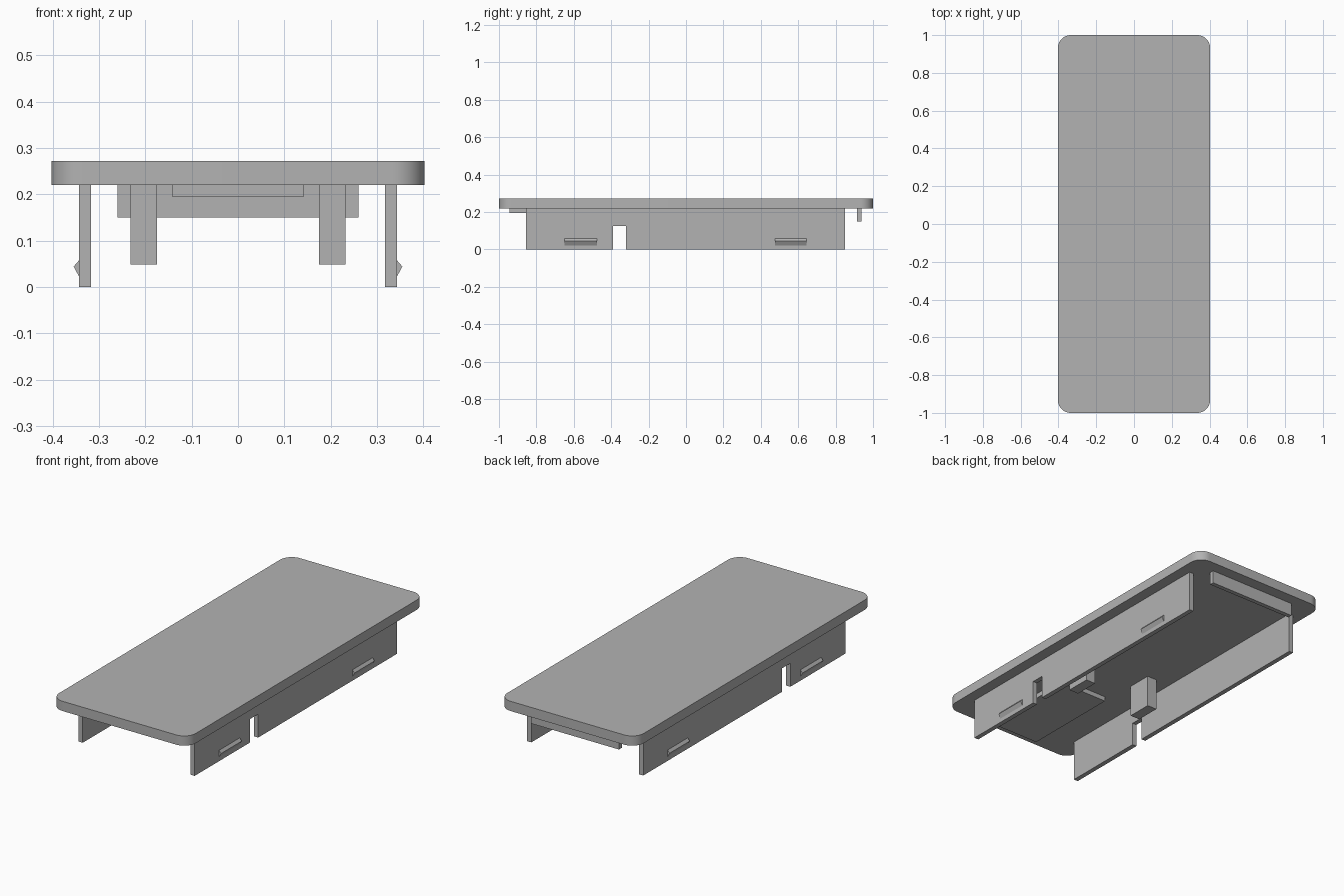
import bpy, bmesh, math
from mathutils import Vector

cube = bpy.data.objects.get("Cube")
if cube:
    bpy.data.objects.remove(cube, do_unlink=True)

grey = bpy.data.materials.new("plain_grey")
grey.use_nodes = True
colour = (0.45, 0.45, 0.45, 1)
grey.diffuse_color = colour
grey.node_tree.nodes["Principled BSDF"].inputs["Base Color"].default_value = colour


def prism(name, outline, axis, lo, hi):
    """Extrude a 2D outline along an axis from lo to hi."""
    def place(p, d):
        a, b = p
        return {"x": (d, a, b), "y": (a, d, b), "z": (a, b, d)}[axis]
    bm = bmesh.new()
    face = bm.faces.new([bm.verts.new(place(p, lo)) for p in outline])
    grown = bmesh.ops.extrude_face_region(bm, geom=[face])["geom"]
    verts = [g for g in grown if isinstance(g, bmesh.types.BMVert)]
    shift = Vector(place((0, 0), hi - lo))
    bmesh.ops.translate(bm, vec=shift, verts=verts)
    bmesh.ops.recalc_face_normals(bm, faces=bm.faces)
    mesh = bpy.data.meshes.new(name)
    bm.to_mesh(mesh)
    bm.free()
    mesh.materials.append(grey)
    obj = bpy.data.objects.new(name, mesh)
    bpy.context.collection.objects.link(obj)
    return obj


def box(name, x, y, z):
    outline = [(x[0], y[0]), (x[1], y[0]), (x[1], y[1]), (x[0], y[1])]
    return prism(name, outline, "z", *z)


def rounded_rect(hx, hy, r, steps=12):
    pts = []
    for k, (sx, sy) in enumerate([(1, 1), (-1, 1), (-1, -1), (1, -1)]):
        for i in range(steps + 1):
            a = math.pi / 2 * (k + i / steps)
            pts.append((sx * (hx - r) + r * math.cos(a),
                        sy * (hy - r) + r * math.sin(a)))
    return pts


UNDER = 0.22  # underside of the cover

# Cover plate with rounded corners
plate = prism("cover_plate", rounded_rect(0.403, 1.0, 0.068), "z", UNDER, 0.272)
bpy.ops.object.select_all(action="DESELECT")
plate.select_set(True)
bpy.context.view_layer.objects.active = plate
bpy.ops.object.shade_smooth_by_angle(angle=math.radians(30))

# Side walls with a notch, snap ridges and support blocks, on both sides
wall = [(-0.855, 0), (-0.39, 0), (-0.39, 0.125), (-0.32, 0.125),
        (-0.32, 0), (0.85, 0), (0.85, UNDER), (-0.855, UNDER)]
for side, s in (("left", 1), ("right", -1)):
    prism(side + "_wall", wall, "x", s * 0.318, s * 0.343)
    ridge = [(s * 0.343, 0.022), (s * 0.355, 0.044), (s * 0.343, 0.058)]
    prism(side + "_front_snap_ridge", ridge, "y", -0.65, -0.475)
    prism(side + "_back_snap_ridge", ridge, "y", 0.475, 0.645)
    box(side + "_support_block", sorted((s * 0.175, s * 0.232)),
        (-0.235, -0.1), (0.048, UNDER))

# Upright rib at the back and flat pad at the front, under the cover
box("back_rib", (-0.26, 0.26), (0.913, 0.937), (0.15, UNDER))
box("front_pad", (-0.143, 0.143), (-0.945, -0.4), (0.195, UNDER))
